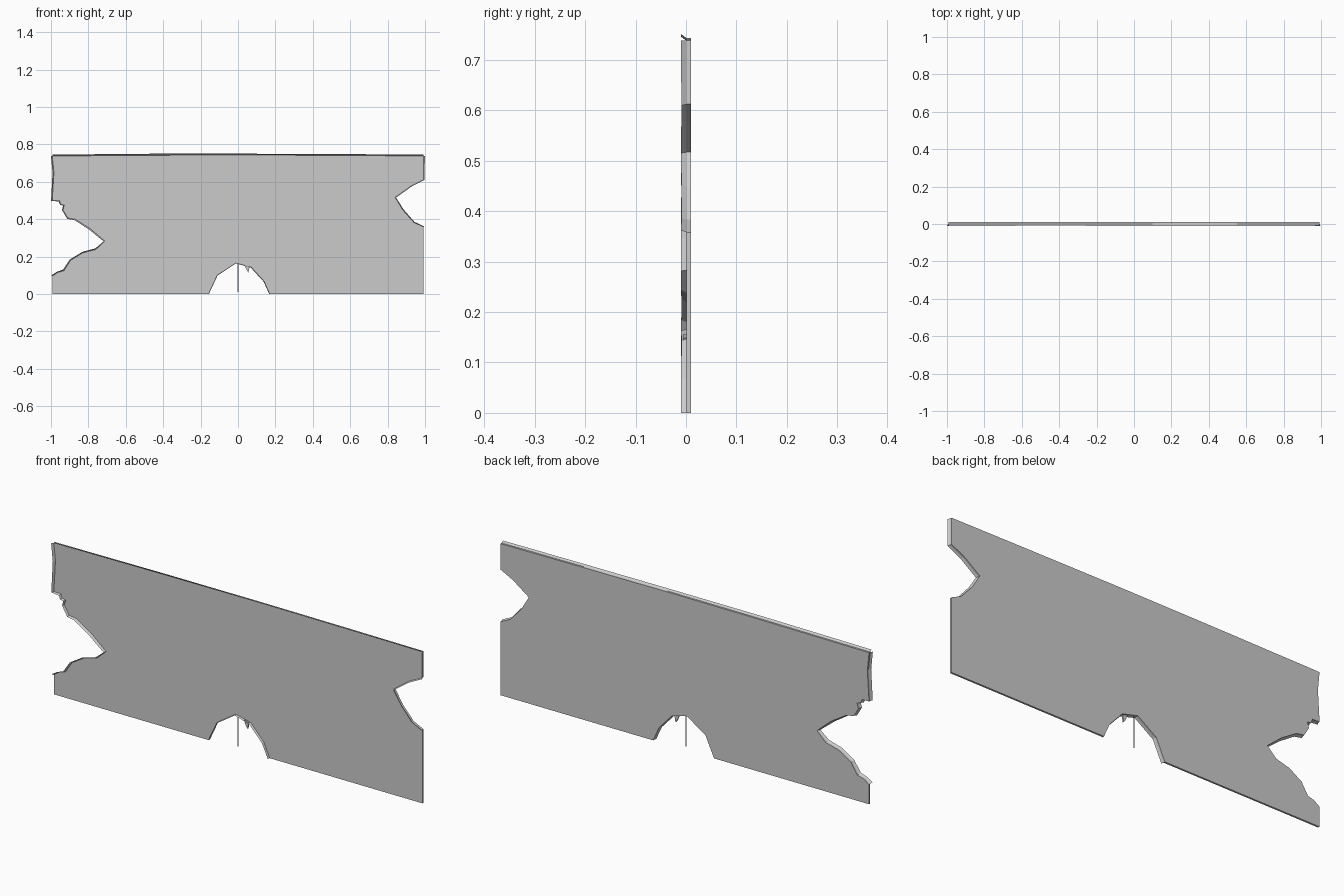
import bpy, bmesh, math, random
from mathutils import Vector

if "Cube" in bpy.data.objects:
    bpy.data.objects.remove(bpy.data.objects["Cube"])
random.seed(4)

FRONT, BACK, LIP = 0.001, 0.01, -0.01

# Outline pieces in (x, z), counter-clockwise seen from the front
hole = [(-.158, 0), (-.112, .1), (-.012, .166), (.07, .145), (.14, .068), (.17, 0)]
right_break = [(.993, .358), (.94, .383), (.88, .45), (.84, .517), (.925, .578), (.993, .612)]
top_edge = [(.993, .738), (.55, .741), (.1, .743), (-.4, .742), (-.993, .738)]
left_break = [(-.984, .65), (-.993, .5), (-.955, .5), (-.948, .48), (-.928, .476),
              (-.936, .45), (-.91, .407), (-.87, .4), (-.79, .35), (-.712, .283),
              (-.76, .238), (-.83, .22), (-.895, .18), (-.93, .125), (-.965, .115), (-.993, .095)]


def make(name, verts, faces):
    me = bpy.data.meshes.new(name)
    me.from_pydata(verts, [], faces)
    ob = bpy.data.objects.new(name, me)
    bpy.context.collection.objects.link(ob)
    return ob


def plate(name, pts, y0, y1):
    n = len(pts)
    verts = [(x, y0, z) for x, z in pts] + [(x, y1, z) for x, z in pts]
    faces = [list(range(n)), list(range(2 * n - 1, n - 1, -1))]
    faces += [[i, i + n, (i + 1) % n + n, (i + 1) % n] for i in range(n)]
    ob = make(name, verts, faces)
    bm = bmesh.new()
    bm.from_mesh(ob.data)
    bmesh.ops.triangulate(bm, faces=[f for f in bm.faces if len(f.verts) > 4])
    bm.to_mesh(ob.data)
    bm.free()


def side_normals(pts):
    result = []
    for i in range(len(pts)):
        a, b = Vector(pts[max(i - 1, 0)]), Vector(pts[min(i + 1, len(pts) - 1)])
        d = (b - a).normalized()
        result.append(Vector((d.y, -d.x)))
    return result


def lip(name, pts, flare):
    """Uneven ribbon standing forward from a broken edge."""
    verts = []
    for p, nrm in zip(pts, side_normals(pts)):
        q = Vector(p) + nrm * flare * random.uniform(.6, 1)
        q.x, q.y = max(-1, min(1, q.x)), max(0, q.y)
        verts += [(p[0], FRONT, p[1]), (q.x, LIP + random.uniform(0, .001), q.y)]
    make(name, verts, [[2 * i, 2 * i + 2, 2 * i + 3, 2 * i + 1] for i in range(len(pts) - 1)])


def strip(name, pts, width):
    """Thin flat line lying on the front face."""
    y, verts = FRONT - .0008, []
    for p, nrm in zip(pts, side_normals(pts)):
        for s in (-.5, .5):
            verts.append((p[0] + nrm.x * width * s, y, p[1] + nrm.y * width * s))
    make(name, verts, [[2 * i, 2 * i + 1, 2 * i + 3, 2 * i + 2] for i in range(len(pts) - 1)])


# Main board
plate("board", [(-.993, 0)] + hole + [(.993, 0)] + right_break + top_edge + left_break, FRONT, BACK)

# Raised lips along the damaged edges and the top
lip("hole_lip", hole, .004)
lip("right_lip", right_break + top_edge[:1], .006)
lip("top_lip", top_edge, .009)
lip("left_lip", top_edge[-1:] + left_break, .008)

# Splinter hanging in the hole
plate("splinter", [(.035, .155), (.048, .125), (.056, .115), (.062, .148)], -.006, FRONT)

# Plank seams
for i in range(-2, 3):
    strip("plank_seam", [(i * .331, .012), (i * .331, .725)], .006)

# Cracks
for pts in ([(-.6, .485), (-.47, .41), (-.41, .415), (-.322, .348)],
            [(.05, .705), (.016, .65), (.042, .605)],
            [(.6, .075), (.643, .1), (.7, .094), (.74, .145)]):
    strip("crack", pts, .006)
